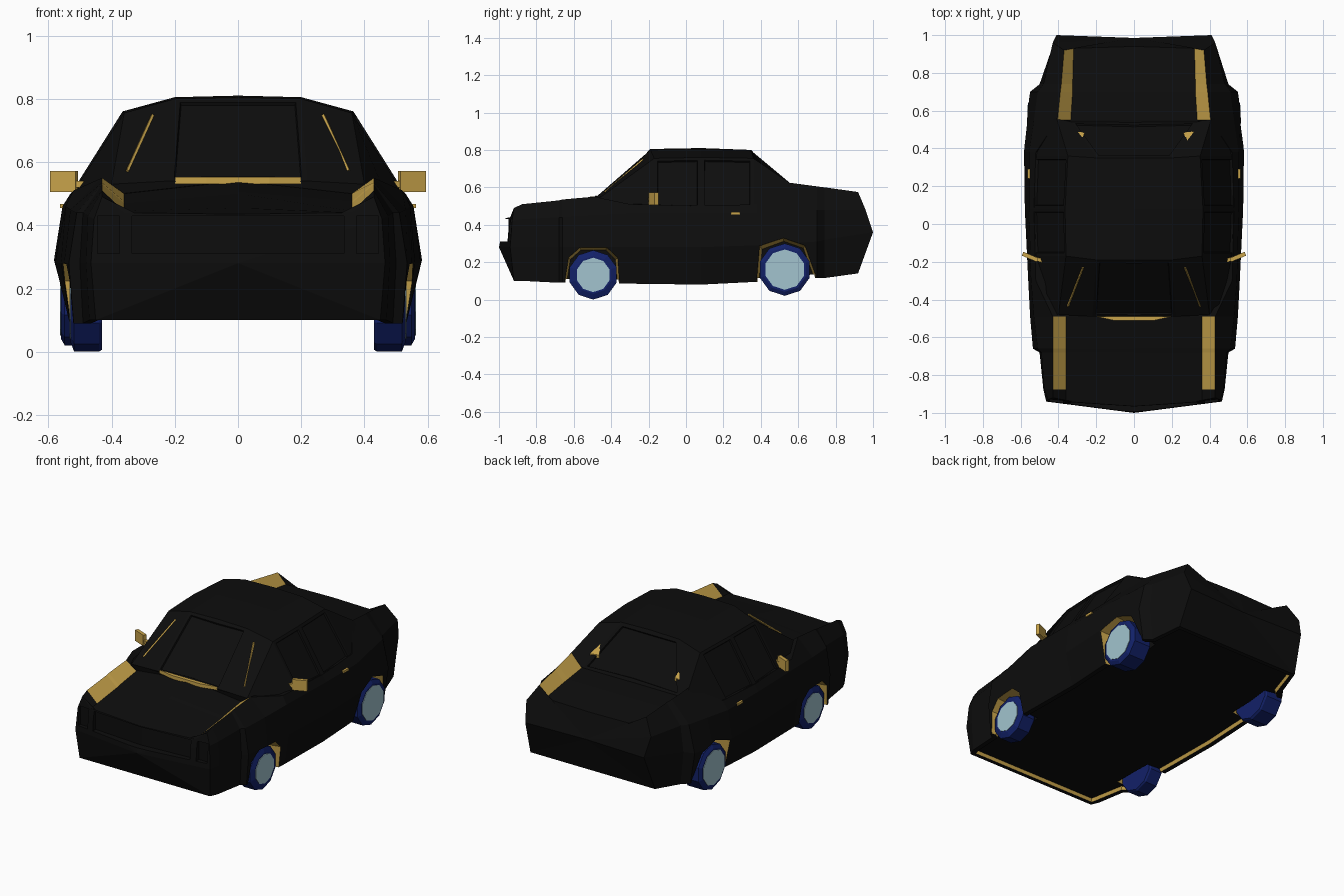
import bpy, bmesh, math
from mathutils import Vector

if "Cube" in bpy.data.objects:
    bpy.data.objects.remove(bpy.data.objects["Cube"])


def material(name, rgb):
    m = bpy.data.materials.new(name)
    m.diffuse_color = (*rgb, 1)
    m.use_nodes = True
    m.node_tree.nodes["Principled BSDF"].inputs["Base Color"].default_value = m.diffuse_color
    return m


BLACK = material("black_paint", (0.004, 0.004, 0.004))
GOLD = material("gold_trim", (0.58, 0.37, 0.07))
BLUE = material("blue_tyre", (0.006, 0.015, 0.14))
PALE = material("pale_rim", (0.36, 0.55, 0.62))


def finish(name, bm, mats):
    bmesh.ops.recalc_face_normals(bm, faces=bm.faces[:])
    me = bpy.data.meshes.new(name)
    bm.to_mesh(me)
    bm.free()
    for m in mats:
        me.materials.append(m)
    ob = bpy.data.objects.new(name, me)
    bpy.context.collection.objects.link(ob)
    return ob


def loft_bm(rings, cap=True, second=lambda i, j: False):
    """Skin closed rings; returns bmesh and the two end caps."""
    bm = bmesh.new()
    vs = [[bm.verts.new(p) for p in r] for r in rings]
    n = len(rings[0])
    for i in range(len(rings) - 1):
        for j in range(n):
            k = (j + 1) % n
            f = bm.faces.new((vs[i][j], vs[i][k], vs[i + 1][k], vs[i + 1][j]))
            f.material_index = int(second(i, j))
    caps = [bm.faces.new(vs[0]), bm.faces.new(vs[-1])] if cap else []
    return bm, caps


def loft(name, rings, mats, **kw):
    return finish(name, loft_bm(rings, **kw)[0], mats)


def box(name, lo, hi, mat, turn=0):
    c = [(a + b) / 2 for a, b in zip(lo, hi)]
    h = [(b - a) / 2 for a, b in zip(lo, hi)]
    sq = ((-1, -1), (1, -1), (1, 1), (-1, 1))
    ob = loft(name, [[(x * h[0], y * h[1], s * h[2]) for x, y in sq] for s in (-1, 1)], [mat])
    ob.location = c
    ob.rotation_euler.z = turn
    return ob


def rod(name, a, b, r, mat):
    a, b = Vector(a), Vector(b)
    q = (b - a).to_track_quat('Z', 'Y')
    ring = [q @ Vector((r * x, r * y, 0)) for x, y in ((1, 0), (0, 1), (-1, 0), (0, -1))]
    return loft(name, [[p + e for p in ring] for e in (a, b)], [mat])


def cut(target, cutter):
    mod = target.modifiers.new("cut", 'BOOLEAN')
    mod.operation = 'DIFFERENCE'
    mod.solver = 'EXACT'
    mod.material_mode = 'TRANSFER'
    mod.object = cutter
    cutter.hide_render = True
    bpy.context.view_layer.objects.active = target
    bpy.ops.object.modifier_apply(modifier=mod.name)
    bpy.data.objects.remove(cutter)


def mirror_ring(half):
    """Half ring ending on the centre line -> whole ring."""
    return half + [(-x, y, z) for x, y, z in reversed(half[:-1])]


# body: y, sill, widest line, waist, fender ridge, deck edge (x,z each), deck centre z
SECTIONS = [
    (-.92, .45, .10, .465, .28, .455, .42, .43, .49, .36, .44, .435),
    (-.875, .47, .10, .48, .28, .475, .43, .43, .51, .36, .445, .455),
    (-.68, .49, .09, .50, .28, .49, .44, .43, .53, .36, .47, .50),
    (-.66, .52, .09, .535, .28, .51, .44, .43, .535, .36, .475, .505),
    (-.49, .53, .09, .55, .28, .53, .45, .43, .55, .36, .50, .54),
    (-.30, .53, .085, .56, .28, .545, .46, .52, .51, .40, .51, .52),
    (.08, .53, .08, .578, .28, .555, .46, .53, .50, .40, .51, .52),
    (.38, .53, .095, .582, .29, .555, .46, .52, .51, .40, .51, .52),
    (.55, .53, .10, .57, .30, .53, .47, .405, .625, .335, .55, .55),
    (.70, .52, .115, .55, .31, .51, .48, .39, .605, .325, .54, .54),
    (.74, .48, .115, .50, .32, .48, .48, .385, .60, .325, .535, .535),
    (.92, .43, .14, .41, .36, .43, .48, .37, .575, .32, .51, .51)]
rings = []
for s in SECTIONS:
    pts = [[s[k], s[0], s[k + 1]] for k in (1, 3, 5, 7, 9)] + [[0, s[0], s[11]]]
    if s is SECTIONS[0]:      # bowed nose
        for p, push in zip(pts, (0, .02, .01, 0, .02, .045)):
            p[1] -= push
    if s is SECTIONS[-1]:     # pointed tail
        for p, push in zip(pts, (0, .08, .04, 0, .01, .02)):
            p[1] += push
    rings.append(mirror_ring([tuple(p) for p in pts]))
STRIPES = (1, 2, 3, 8, 9, 10)
bm, caps = loft_bm(rings, second=lambda i, j: i in STRIPES and j in (3, 6))
for cap, tip in zip(caps, ((0, -1, .28), (0, .985, .36))):
    bmesh.ops.poke(bm, faces=[cap])["verts"][0].co = tip
bmesh.ops.recalc_face_normals(bm, faces=bm.faces[:])
# recessed floor with gold rim
floor = [f for f in bm.faces if f.normal.z < -.9]
bmesh.ops.inset_region(bm, faces=floor, thickness=.03)
for f in bmesh.ops.inset_region(bm, faces=floor, thickness=.008, depth=-.02)["faces"]:
    f.material_index = 1
body = finish("body", bm, [BLACK, GOLD])

# wheel arches
ARCHES = ([(-.66, .0), (-.655, .11), (-.635, .23), (-.57, .285), (-.42, .285), (-.36, .23), (-.34, .0)],
          [(.365, .0), (.37, .11), (.39, .29), (.52, .335), (.64, .295), (.70, .14), (.71, .0)])
for arch in ARCHES:
    cy = (arch[0][0] + arch[-1][0]) / 2
    for side in (1, -1):
        outer = [(side * .62, y, z) for y, z in arch]
        inner = [(side * .41, cy + (y - cy) * .88, z * .93) for y, z in arch]
        cut(body, loft("arch_cutter", [outer, inner], [BLACK, GOLD], second=lambda i, j: j != 6))

# grille and headlight recesses
grille = [(-.335, -1.1), (.335, -1.1), (.335, -.925), (0, -.95), (-.335, -.925)]
cut(body, loft("grille_cutter", [[(x, y, z) for x, y in grille] for z in (.31, .43)], [BLACK]))
for side in (1, -1):
    cut(body, box("headlight_cutter", (side * .41 - .035, -1.1, .31), (side * .41 + .035, -.92, .43), BLACK))

# cabin with recessed windows
CABIN = [
    [(.47, -.48, .49), (.40, -.48, .53), (.22, -.49, .54), (0, -.50, .54)],
    [(.53, -.17, .49), (.36, -.17, .755), (.20, -.19, .80), (0, -.19, .805)],
    [(.535, .08, .49), (.365, .08, .76), (.20, .08, .805), (0, .08, .81)],
    [(.53, .36, .49), (.35, .36, .755), (.20, .35, .795), (0, .35, .80)],
    [(.50, .56, .49), (.41, .56, .62), (.33, .54, .55), (0, .54, .545)]]
bm, caps = loft_bm([mirror_ring(h) for h in CABIN])
bmesh.ops.recalc_face_normals(bm, faces=bm.faces[:])
bm.faces.ensure_lookup_table()
n = 7


def face(i, j):
    return bm.faces[i * n + j]


windows = [[face(3, 2), face(3, 3)], [face(0, 2), face(0, 3)],
           [face(1, 0)], [face(1, 5)], [face(2, 0)], [face(2, 5)]]
for w in windows:
    bmesh.ops.inset_region(bm, faces=w, thickness=.025)
    bmesh.ops.inset_region(bm, faces=w, thickness=.004, depth=-.01)
finish("cabin", bm, [BLACK])

# cowl strip behind the hood
cowl = [(-.2, -.49), (-.1, -.512), (.1, -.512), (.2, -.49)]
loft("cowl_trim", [[(x, y, z) for x, y in cowl] for z in (.53, .552)], [GOLD])

for side, tag in ((1, "right"), (-1, "left")):
    # mirror, door handle, glass trims
    box("mirror_" + tag, (side * .55 - .043, -.185, .505), (side * .55 + .043, -.163, .572), GOLD, side * .4)
    box("mirror_arm_" + tag, (side * .5 - .03, -.20, .52), (side * .5 + .03, -.18, .54), GOLD, side * .3)
    box("door_handle_" + tag, (side * .553 - .01, .24, .454), (side * .553 + .01, .29, .468), GOLD)
    rod("windscreen_trim_" + tag, (side * .35, -.435, .572), (side * .27, -.23, .748), .006, GOLD)
    tri = [(side * .32, .49), (side * .26, .485), (side * .28, .44)]
    loft("rear_glass_trim_" + tag, [[(x, y, .62 - (y - .49) * 1.1 + d) for x, y in tri] for d in (-.02, .0)], [GOLD])
    # ten-sided wheels
    for end, cy, cz, r, rim, x1 in (("front", -.496, .132, .132, .092, .53), ("rear", .528, .16, .14, .108, .56)):
        def ring(x, rad):
            return [(side * x, cy + rad * math.cos((k + .5) * math.pi / 5),
                     cz + rad * math.sin((k + .5) * math.pi / 5)) for k in range(10)]
        loft(f"{end}_tyre_{tag}", [ring(.43, r * .95), ring(.44, r), ring(x1 - .012, r), ring(x1, rim * 1.1)], [BLUE])
        loft(f"{end}_rim_{tag}", [ring(x1 - .02, rim), ring(x1 + .003, rim)], [PALE])
